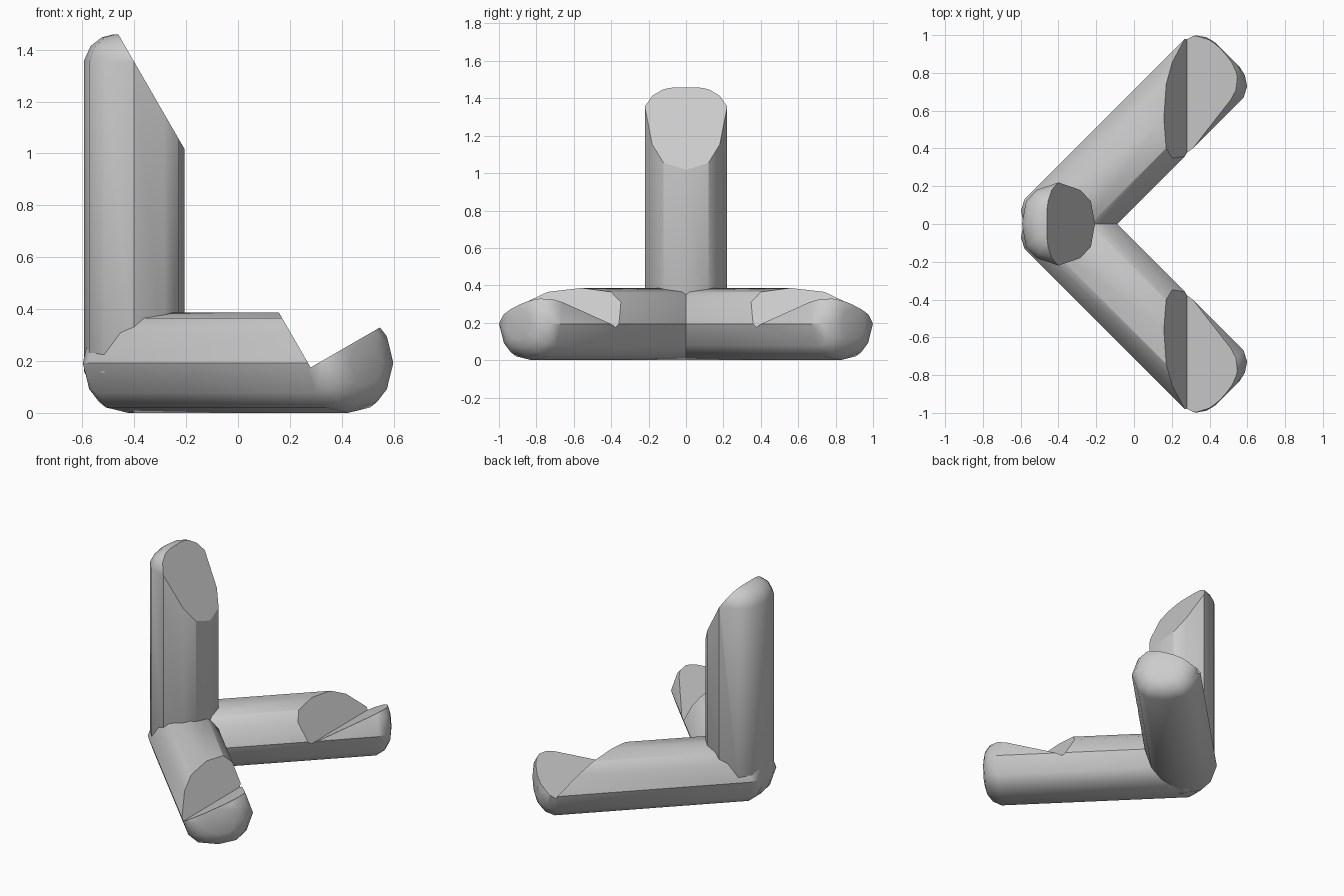
import bpy, bmesh
from math import radians
from mathutils import Matrix, Vector

cube = bpy.data.objects.get("Cube")
if cube:
    bpy.data.objects.remove(cube, do_unlink=True)

# One plain grey for everything
grey = bpy.data.materials.new("plain_grey")
grey.use_nodes = True
grey.diffuse_color = (0.6, 0.6, 0.6, 1)
grey.node_tree.nodes["Principled BSDF"].inputs["Base Color"].default_value = (0.6, 0.6, 0.6, 1)

HUB = Vector((-0.4, 0, 0.193))     # where the three bars meet
BACK, TIP = -0.134, 1.266          # bar ends along its own axis

# Twelve-sided oval section, mirrored from one quarter
quarter = [(0.193, 0), (0.172, 0.12), (0.116, 0.18), (0, 0.22)]
half = quarter + [(-x, y) for x, y in quarter[-2::-1]]
section = half + [(x, -y) for x, y in half[-2:0:-1]]

# Rounded end: distance from the end and scale of the section
cap = [(0, 0.42), (0.012, 0.65), (0.045, 0.87), (0.1, 1)]
rings = [(BACK + d, s) for d, s in cap] + [(TIP - d, s) for d, s in reversed(cap)]

# Square wedge block that trims all the bars
bpy.ops.mesh.primitive_cube_add(size=2)
cutter = bpy.context.object
cutter.name = "trim_block"
cutter.hide_render = True
cutter.matrix_world = (Matrix.Translation((0.28, 0, 0.175))
                       @ Matrix.Rotation(radians(-30), 4, 'Y')
                       @ Matrix.Translation((1, 0, 1))
                       @ Matrix.Diagonal((1, 1.5, 1, 1)))


def bar(name, axis, narrow):
    """Rounded bar along axis, thinnest in the narrow direction."""
    z, x = Vector(axis).normalized(), Vector(narrow)
    frame = Matrix((x, z.cross(x), z)).transposed()
    bm = bmesh.new()
    loops = [[bm.verts.new(HUB + frame @ Vector((px * s, py * s, h))) for px, py in section]
             for h, s in rings]
    for low, high in zip(loops, loops[1:]):
        for i in range(len(section)):
            j = (i + 1) % len(section)
            bm.faces.new((low[i], low[j], high[j], high[i]))
    bm.faces.new(loops[0][::-1])
    bm.faces.new(loops[-1])
    bmesh.ops.recalc_face_normals(bm, faces=bm.faces)
    mesh = bpy.data.meshes.new(name)
    bm.to_mesh(mesh)
    bm.free()
    mesh.materials.append(grey)
    obj = bpy.data.objects.new(name, mesh)
    bpy.context.collection.objects.link(obj)
    # Trim, then smooth the rounded faces
    cut = obj.modifiers.new("trim", 'BOOLEAN')
    cut.operation, cut.solver, cut.object = 'DIFFERENCE', 'EXACT', cutter
    bpy.ops.object.select_all(action='DESELECT')
    obj.select_set(True)
    bpy.context.view_layer.objects.active = obj
    bpy.ops.object.modifier_apply(modifier=cut.name)
    bpy.ops.object.shade_smooth_by_angle(angle=radians(30))


bar("upright_bar", (0, 0, 1), (1, 0, 0))
bar("back_floor_bar", (1, 1, 0), (0, 0, 1))
bar("front_floor_bar", (1, -1, 0), (0, 0, 1))

bpy.data.objects.remove(cutter, do_unlink=True)
